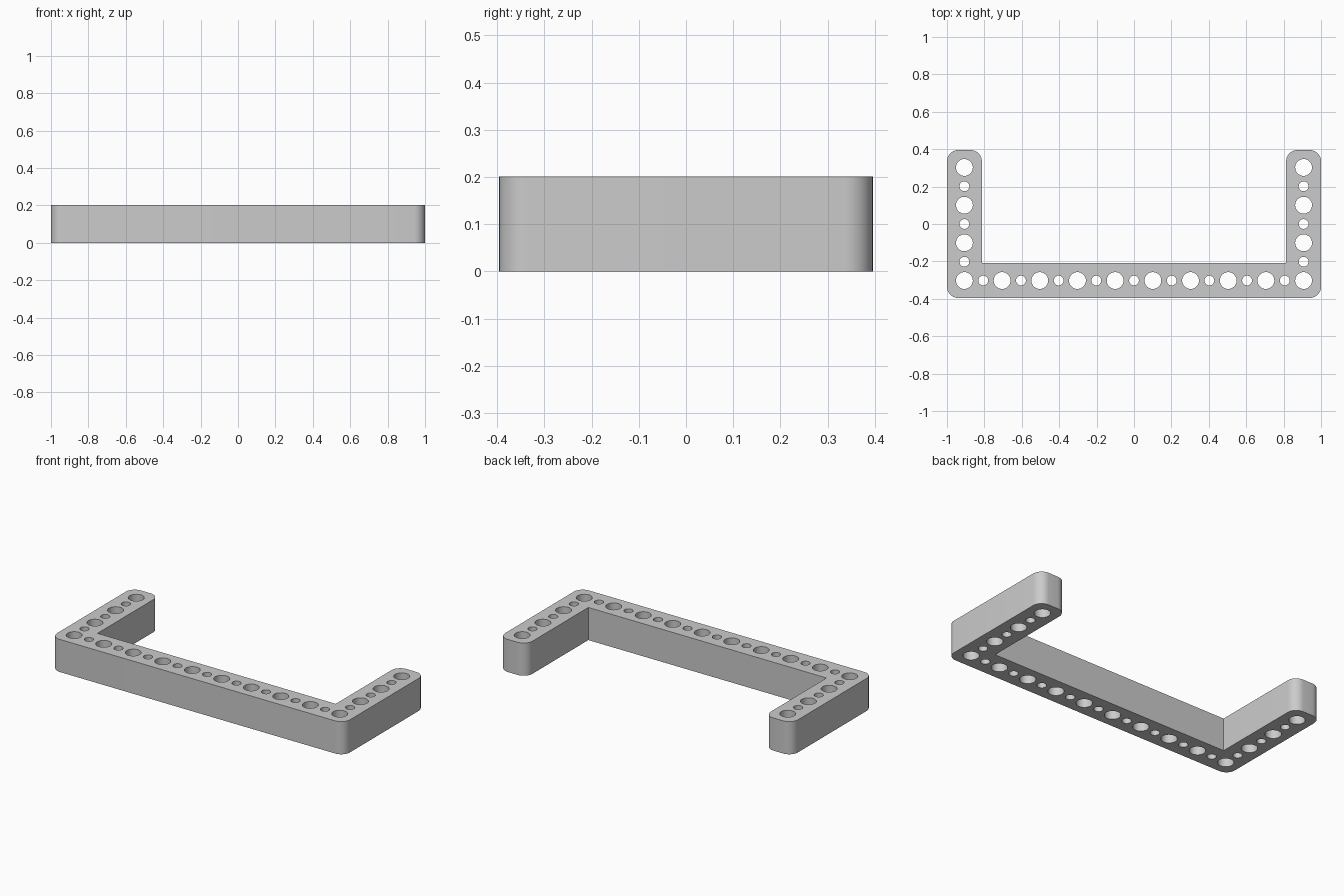
import bpy
import bmesh
from math import cos, sin, pi, radians
from mathutils import Matrix

cube = bpy.data.objects.get("Cube")
if cube:
    bpy.data.objects.remove(cube, do_unlink=True)

PITCH = 0.2015           # spacing between large holes
HALF_W = 0.0932          # half the beam width
HEIGHT = 0.2015
CORNER = 0.06            # outer corner radius
ROW_X = 4.5 * PITCH      # centre line of each arm
ROW_Y = 1.5 * PITCH      # arm end, and centre line of the long beam when negated
BIG_R, SMALL_R = 0.045, 0.0262

grey = bpy.data.materials.new("grey_plastic")
grey.use_nodes = True
colour = (0.6, 0.6, 0.6, 1)
grey.diffuse_color = colour
grey.node_tree.nodes["Principled BSDF"].inputs["Base Color"].default_value = colour


def make_object(name, bm):
    bmesh.ops.recalc_face_normals(bm, faces=bm.faces)
    mesh = bpy.data.meshes.new(name)
    bm.to_mesh(mesh)
    bm.free()
    mesh.materials.append(grey)
    obj = bpy.data.objects.new(name, mesh)
    bpy.context.collection.objects.link(obj)
    return obj


def rounded(cx, cy, start, steps=10):
    """Quarter arc, counter-clockwise from the start angle."""
    return [(cx + CORNER * cos(start + pi / 2 * i / steps),
             cy + CORNER * sin(start + pi / 2 * i / steps)) for i in range(steps + 1)]


# U-shaped beam: right half of the outline, then its mirror image
x_out, x_in = ROW_X + HALF_W, ROW_X - HALF_W
y_out, y_in = ROW_Y + HALF_W, -ROW_Y + HALF_W
half = rounded(x_out - CORNER, -y_out + CORNER, -pi / 2)
half += rounded(x_out - CORNER, y_out - CORNER, 0)
half += rounded(x_in + CORNER, y_out - CORNER, pi / 2)
half.append((x_in, y_in))
outline = half + [(-x, y) for x, y in reversed(half)]

bm = bmesh.new()
base = bm.faces.new([bm.verts.new((x, y, 0)) for x, y in outline])
top = bmesh.ops.extrude_face_region(bm, geom=[base], use_keep_orig=True)
bmesh.ops.translate(bm, vec=(0, 0, HEIGHT),
                    verts=[v for v in top["geom"] if isinstance(v, bmesh.types.BMVert)])
beam = make_object("u_shaped_beam", bm)

# Hole centres: large and small holes alternate at half pitch
holes = [(-ROW_X + i * PITCH / 2, -ROW_Y, i) for i in range(19)]
for side in (-1, 1):
    holes += [(side * ROW_X, -ROW_Y + i * PITCH / 2, i) for i in range(1, 7)]

bm = bmesh.new()
for x, y, i in holes:
    radius = SMALL_R if i % 2 else BIG_R
    bmesh.ops.create_cone(bm, cap_ends=True, segments=32, radius1=radius, radius2=radius,
                          depth=HEIGHT * 2, matrix=Matrix.Translation((x, y, HEIGHT / 2)))
cutter = make_object("hole_cutters", bm)
cutter.hide_render = True

# Drill the holes, then discard the cutters
drill = beam.modifiers.new("holes", "BOOLEAN")
drill.operation = "DIFFERENCE"
drill.solver = "EXACT"
drill.object = cutter
bpy.ops.object.select_all(action="DESELECT")
beam.select_set(True)
bpy.context.view_layer.objects.active = beam
bpy.ops.object.modifier_apply(modifier=drill.name)
bpy.data.objects.remove(cutter, do_unlink=True)
bpy.ops.object.shade_smooth_by_angle(angle=radians(30))
